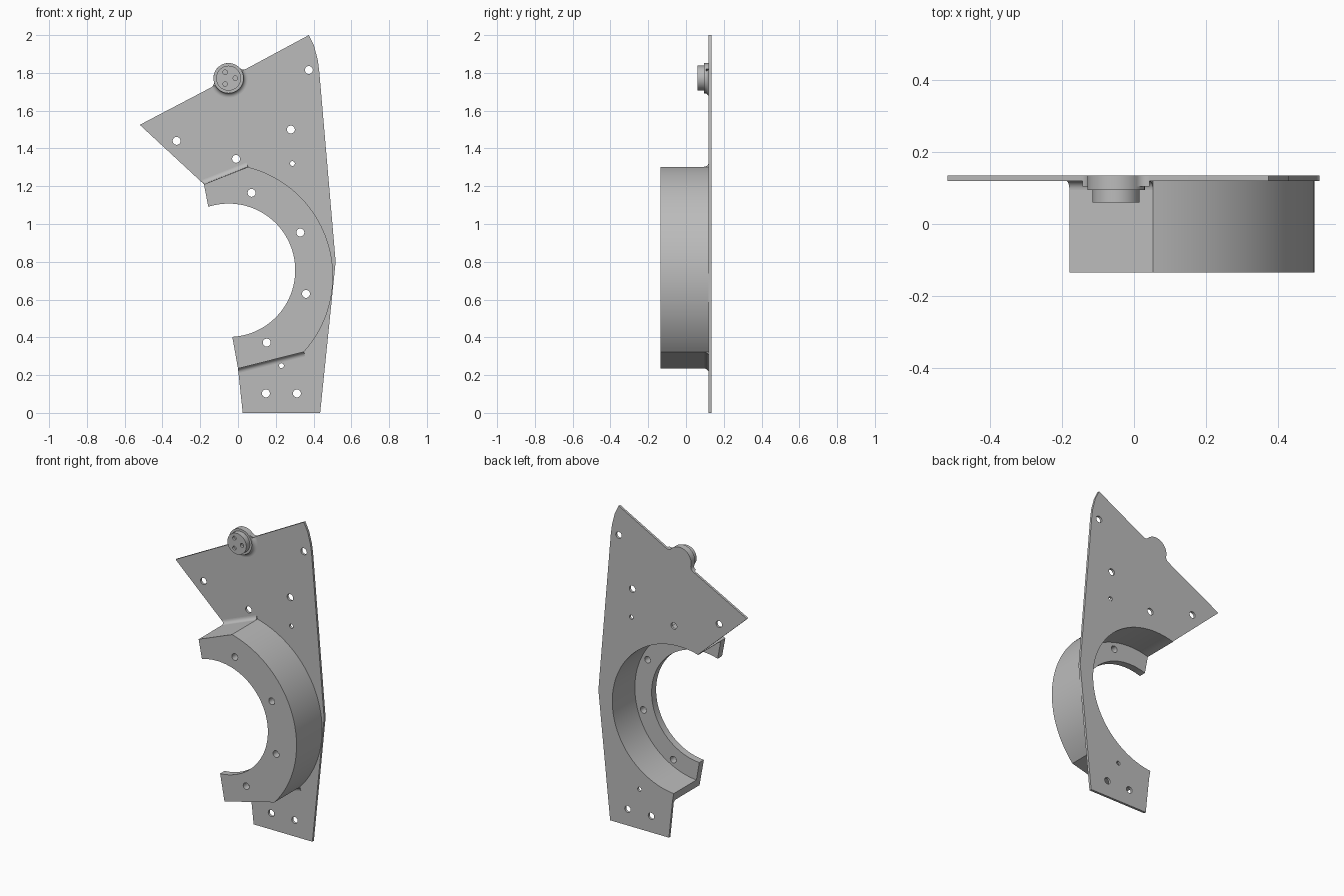
import bpy, bmesh, math
from mathutils import Matrix, Vector

cube = bpy.data.objects.get("Cube")
if cube:
    bpy.data.objects.remove(cube)

grey = bpy.data.materials.new("plain grey")
grey.use_nodes = True
grey.diffuse_color = (0.5, 0.5, 0.5, 1)
grey.node_tree.nodes["Principled BSDF"].inputs["Base Color"].default_value = (0.5, 0.5, 0.5, 1)

BACK, FACE, FRONT = 0.135, 0.12, -0.135   # plate back, plate face, flange front
FLANGE_BACK = -0.09
BORE = (-0.05, 0.755)                     # centre of bore and pocket
BOSS = Vector((-0.05, 1.772))


def arc(centre, radius, start, end, steps=48):
    angles = [math.radians(start + (end - start) * i / steps) for i in range(steps + 1)]
    return [(centre[0] + radius * math.cos(a), centre[1] + radius * math.sin(a)) for a in angles]


def circle(centre, radius, steps=24):
    return arc(centre, radius, 0, 360, steps)[:-1]


def angle_to(centre, point):
    return math.degrees(math.atan2(point[1] - centre[1], point[0] - centre[0]))


def finish(name, mesh):
    """Weld, colour and shade a mesh and add it to the scene."""
    bm = bmesh.new()
    bm.from_mesh(mesh)
    bmesh.ops.remove_doubles(bm, verts=bm.verts, dist=0.0002)
    bmesh.ops.recalc_face_normals(bm, faces=bm.faces)
    bm.to_mesh(mesh)
    bm.free()
    mesh.materials.clear()
    mesh.materials.append(grey)
    ob = bpy.data.objects.new(name, mesh)
    bpy.context.collection.objects.link(ob)
    bpy.ops.object.select_all(action='DESELECT')
    ob.select_set(True)
    bpy.context.view_layer.objects.active = ob
    bpy.ops.object.shade_smooth_by_angle(angle=math.radians(30))
    return ob


def slab(name, outlines, y0, y1):
    """Extrude an x-z outline, with holes, between two depths."""
    curve = bpy.data.curves.new(name + " outline", 'CURVE')
    curve.dimensions = '2D'
    curve.fill_mode = 'BOTH'
    curve.extrude = (y1 - y0) / 2
    for points in outlines:
        spline = curve.splines.new('POLY')
        spline.points.add(len(points) - 1)
        for p, (x, z) in zip(spline.points, points):
            p.co = (x, z, 0, 1)
        spline.use_cyclic_u = True
    helper = bpy.data.objects.new(name + " helper", curve)
    mesh = bpy.data.meshes.new_from_object(helper)
    bpy.data.objects.remove(helper)
    mesh.transform(Matrix.Translation((0, (y0 + y1) / 2, 0)) @ Matrix.Rotation(math.pi / 2, 4, 'X'))
    mesh.name = name
    return finish(name, mesh)


def loft(name, sections):
    """Closed solid through matching cross-sections."""
    bm = bmesh.new()
    rings = [[bm.verts.new(p) for p in s] for s in sections]
    n = len(rings[0])
    for a, b in zip(rings, rings[1:]):
        for i in range(n):
            bm.faces.new((a[i], a[(i + 1) % n], b[(i + 1) % n], b[i]))
    bm.faces.new(rings[0])
    bm.faces.new(rings[-1])
    mesh = bpy.data.meshes.new(name)
    bm.to_mesh(mesh)
    bm.free()
    return finish(name, mesh)


def fillet_profile(radius):
    """Concave corner: (distance outward, depth y)."""
    return arc((radius, FACE - radius), radius, 180, 90, 8) + [(0, FACE + 0.005)]


# Shared outline corners
top_in, top_out = (-0.18, 1.21), (0.053, 1.303)
low_in, low_out = (0.0, 0.235), (0.349, 0.323)
pocket = arc(BORE, 0.47, 106, -85, 64)
outer_c, outer_r = (-0.094, 0.723), 0.597
outer = arc(outer_c, outer_r, angle_to(outer_c, top_out), angle_to(outer_c, low_out))

# Rounded bump on the sloping top edge, blended into the edge on both sides
tip_left, tip_right = Vector((-0.52, 1.525)), Vector((0.375, 2.0))
along = (tip_right - tip_left).normalized()
normal = Vector((-along.y, along.x))
boss_r, blend = 0.08, 0.03
reach = math.sqrt((boss_r + blend) ** 2 - blend ** 2)
tilt = math.degrees(math.atan2(blend, reach))
side = arc((reach, blend), blend, 270, 180 + tilt, 8)
local = side + arc((0, 0), boss_r, tilt, 180 - tilt, 32)[1:-1] + [(-u, v) for u, v in reversed(side)]
bump = [tuple(BOSS + along * u + normal * v) for u, v in local]

# Back plate with mounting holes
outline = [(0.025, 0), (0.435, 0), (0.517, 0.8), (0.43, 1.81), (0.422, 1.87), (0.402, 1.945),
           tuple(tip_right)] + bump + [tuple(tip_left), top_in] + pocket + [low_in]
large = [(0.375, 1.815), (0.28, 1.5), (-0.325, 1.44), (-0.01, 1.345), (0.148, 0.103), (0.312, 0.103)]
small = [(0.288, 1.32), (0.23, 0.25)]
slab("back_plate", [outline] + [circle(c, 0.021) for c in large] + [circle(c, 0.013) for c in small],
     FACE, BACK)

# Housing wall around the round pocket
slab("housing_wall", [[top_in] + outer + [low_in] + pocket[::-1]], FLANGE_BACK, FACE)

# Front flange with the bore and its bolt holes
bore = arc(BORE, 0.353, angle_to(BORE, (-0.03, 0.4)), angle_to(BORE, (-0.158, 1.093)), 64)
bolts = [(0.072, 1.165), (0.33, 0.955), (0.36, 0.63), (0.152, 0.372)]
slab("front_flange", [[top_in] + outer + [low_in] + bore] + [circle(c, 0.021) for c in bolts],
     FRONT, FLANGE_BACK)

# Fillets where the flat housing ends meet the plate
for name, a, b in (("upper_fillet", top_in, top_out), ("lower_fillet", low_out, low_in)):
    a, b = Vector(a), Vector(b)
    d = (b - a).normalized()
    out = Vector((-d.y, d.x))
    loft(name, [[(p.x + out.x * n, y, p.y + out.y * n) for n, y in fillet_profile(0.025)]
                for p in (a, b)])

# Connector boss, its fillet on the plate side, and the dimpled cap
slab("boss", [circle(BOSS, boss_r, 48)], 0.095, FACE + 0.005)
slab("boss_edge", [bump], 0.105, BACK - 0.005)
slope = math.degrees(math.atan2(along.y, along.x))
sweep = [math.radians(slope - 180 * i / 32) for i in range(33)]
loft("boss_fillet", [[(BOSS.x + math.cos(t) * (boss_r - 0.002 + n), y, BOSS.y + math.sin(t) * (boss_r - 0.002 + n))
                      for n, y in fillet_profile(0.025)] for t in sweep])
dimples = [circle(arc(BOSS, 0.036, 0, 360, 3)[i], 0.012, 16) for i in range(3)]
slab("cap_base", [circle(BOSS, 0.066, 48)], 0.075, 0.1)
slab("cap_face", [circle(BOSS, 0.066, 48)] + dimples, 0.06, 0.075)
